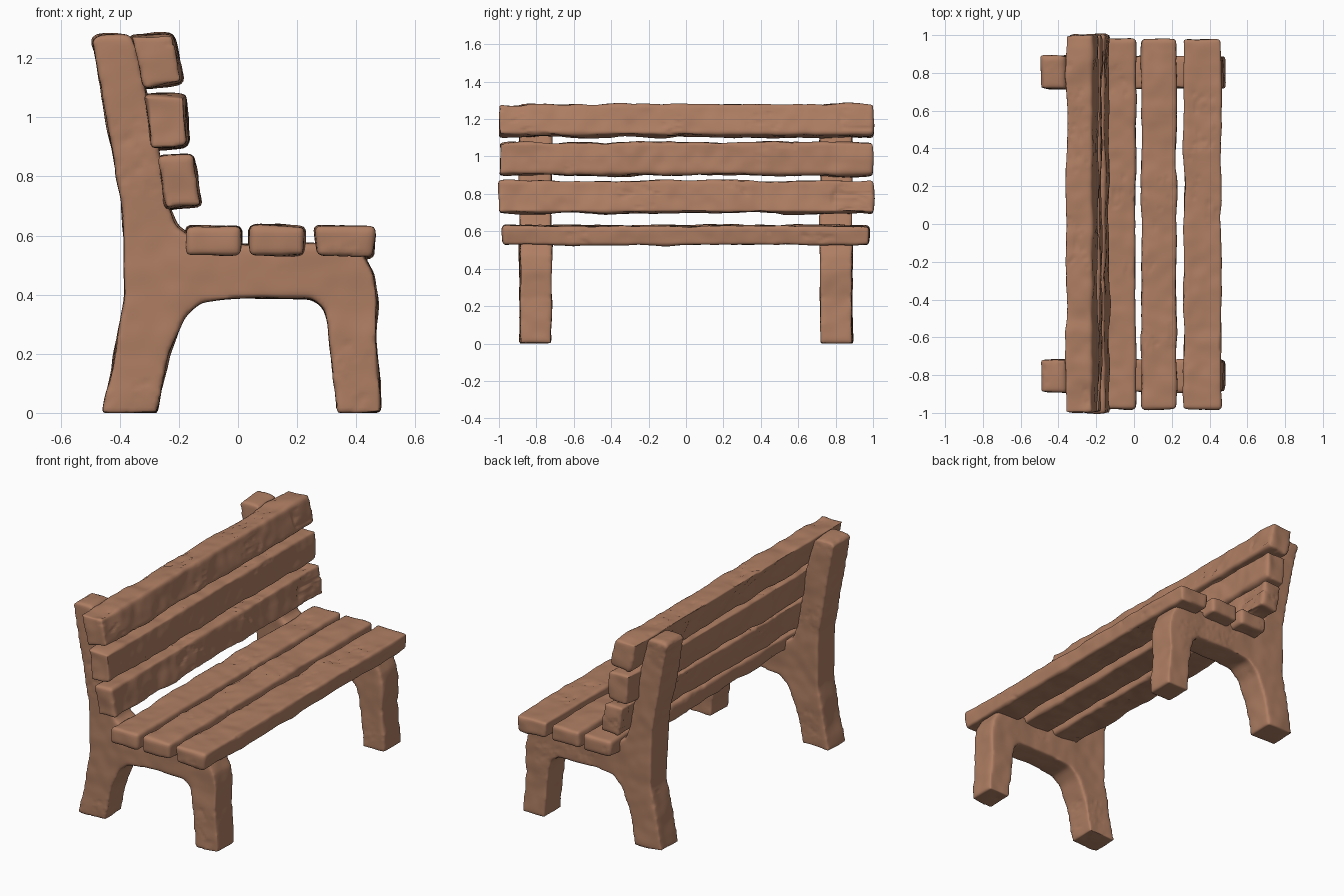
import bpy, bmesh, math
from mathutils import Vector, noise

if "Cube" in bpy.data.objects:
    bpy.data.objects.remove(bpy.data.objects["Cube"])

wood = bpy.data.materials.new("warm brown wood")
wood.diffuse_color = (0.43, 0.21, 0.125, 1)
wood.use_nodes = True
wood.node_tree.nodes["Principled BSDF"].inputs["Base Color"].default_value = wood.diffuse_color


def prism(name, profile, y0, y1, voxel, rounds, wobble, bump, seed):
    """Extrude an xz profile along y, soften its edges and carve it by hand."""
    bm = bmesh.new()
    face = bm.faces.new([bm.verts.new((x, y0, z)) for x, z in profile])
    ext = bmesh.ops.extrude_face_region(bm, geom=[face])
    for v in ext["geom"]:
        if isinstance(v, bmesh.types.BMVert):
            v.co.y = y1
    bmesh.ops.recalc_face_normals(bm, faces=bm.faces)
    me = bpy.data.meshes.new(name)
    bm.to_mesh(me)
    bm.free()
    ob = bpy.data.objects.new(name, me)
    bpy.context.collection.objects.link(ob)

    # even mesh with rounded corners
    rm = ob.modifiers.new("remesh", 'REMESH')
    rm.mode = 'VOXEL'
    rm.voxel_size = voxel
    sm = ob.modifiers.new("soften", 'SMOOTH')
    sm.factor = 0.5
    sm.iterations = rounds
    dg = bpy.context.evaluated_depsgraph_get()
    new = bpy.data.meshes.new_from_object(ob.evaluated_get(dg))
    ob.modifiers.clear()
    ob.data = new

    # hand-hewn waviness, small dents and a few grain scratches
    off = Vector((seed * 7.3, seed * 3.1, seed * 5.7))
    normals = [v.normal.copy() for v in new.vertices]
    for v, n in zip(new.vertices, normals):
        p = v.co.copy()
        d = wobble * noise.noise(p * 5 + off)
        d += bump * noise.noise(p * 14 + off)
        crack = noise.noise(Vector((p.x * 22, p.y * 4, p.z * 22)) + off)
        patch = noise.noise(p * 4 - off)
        if abs(crack) < 0.08 and patch > 0.25:
            d -= bump * 1.3 * (1 - abs(crack) / 0.08)
        v.co = p + n * d
        v.co.z = max(v.co.z, 0.0)
    new.materials.clear()
    new.materials.append(wood)
    new.polygons.foreach_set("use_smooth", [True] * len(new.polygons))
    new.update()
    return ob


# side frames: back post, seat rail and front leg in one piece
frame = [(-0.495, 1.26), (-0.475, 1.28), (-0.375, 1.28), (-0.35, 1.25),
         (-0.31, 1.08), (-0.265, 0.86), (-0.235, 0.70), (-0.21, 0.63),
         (-0.165, 0.60), (-0.14, 0.57), (0.27, 0.57), (0.42, 0.54),
         (0.46, 0.47), (0.477, 0.38), (0.467, 0.25), (0.49, 0.0),
         (0.335, 0.0), (0.305, 0.29), (0.29, 0.35), (0.25, 0.385),
         (0.0, 0.387), (-0.13, 0.372), (-0.185, 0.32), (-0.235, 0.20),
         (-0.275, 0.0), (-0.46, 0.0), (-0.385, 0.38), (-0.387, 0.60),
         (-0.395, 0.72), (-0.45, 1.03)]
for side, y0, y1 in (("left", -0.89, -0.718), ("right", 0.718, 0.89)):
    prism(side + "_frame", frame, y0, y1, 0.012, 9, 0.009, 0.003,
          1 if y0 < 0 else 2)

# seat slats
seat = [[(-0.178, 0.535), (0.008, 0.535), (0.01, 0.63), (-0.176, 0.632)],
        [(0.04, 0.535), (0.222, 0.535), (0.225, 0.628), (0.042, 0.632)],
        [(0.265, 0.533), (0.455, 0.525), (0.462, 0.625), (0.262, 0.63)]]
for i, prof in enumerate(seat):
    prism(f"seat_slat_{i + 1}", prof, -0.98, 0.98, 0.012, 6, 0.011, 0.004, 11 + i)

# backrest slats
back = [[(-0.32, 1.10), (-0.187, 1.118), (-0.222, 1.28), (-0.362, 1.275)],
        [(-0.295, 0.895), (-0.168, 0.902), (-0.18, 1.075), (-0.313, 1.075)],
        [(-0.245, 0.693), (-0.13, 0.705), (-0.155, 0.872), (-0.27, 0.866)]]
for i, prof in enumerate(back):
    prism(f"back_slat_{i + 1}", prof, -1.0, 1.0, 0.012, 6, 0.013, 0.005, 21 + i)
